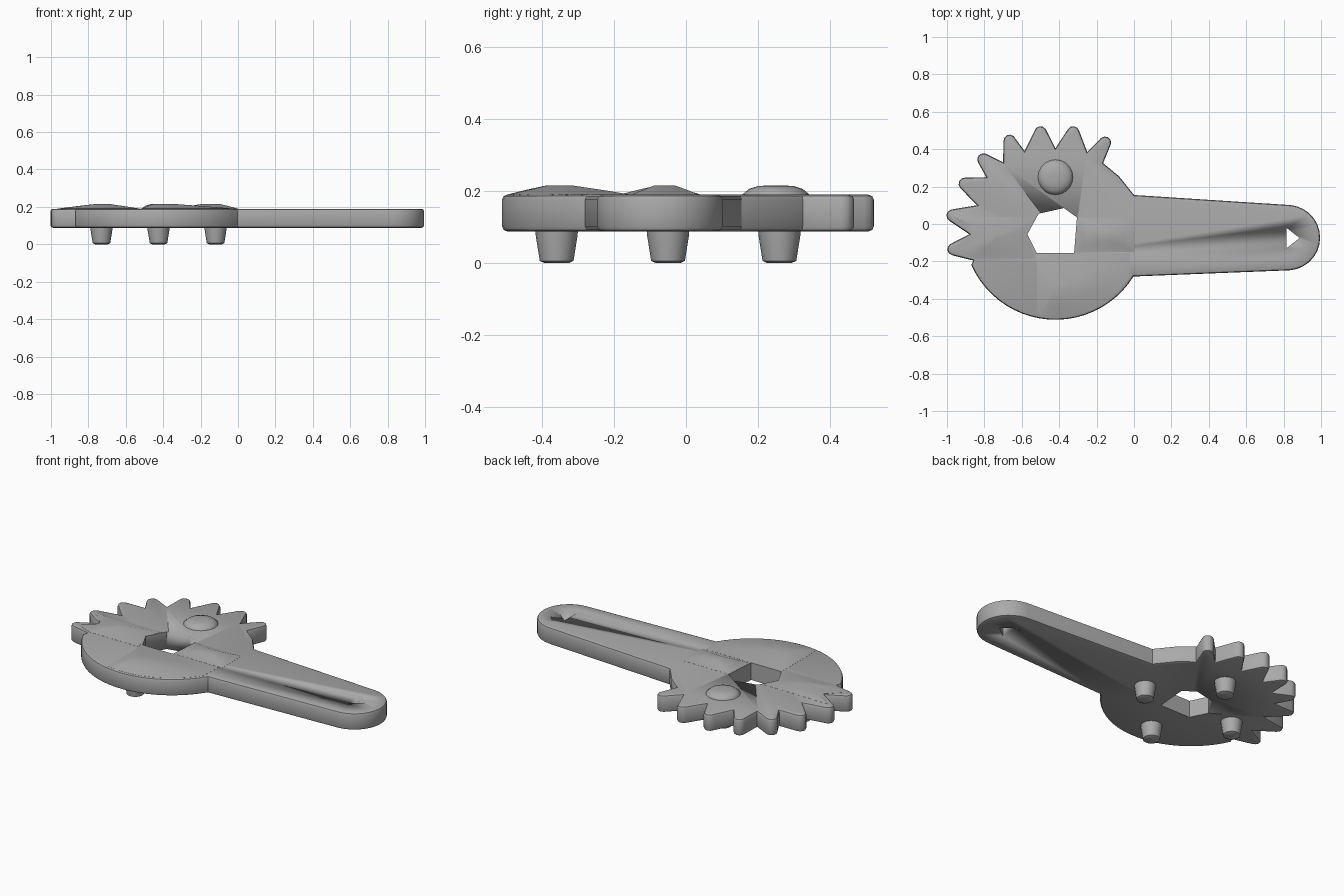
import bpy, bmesh
from math import cos, sin, pi, atan2, radians

cube = bpy.data.objects.get("Cube")
if cube:
    bpy.data.objects.remove(cube)

grey = bpy.data.materials.new("plain grey")
grey.use_nodes = True
grey.diffuse_color = (0.4, 0.4, 0.4, 1)
grey.node_tree.nodes["Principled BSDF"].inputs["Base Color"].default_value = (0.4, 0.4, 0.4, 1)

BOTTOM, TOP, PEAK = 0.088, 0.19, 0.216
CX, CY = -0.42, -0.02


def finish(name, bm, angle=35):
    bmesh.ops.recalc_face_normals(bm, faces=bm.faces)
    mesh = bpy.data.meshes.new(name)
    bm.to_mesh(mesh)
    bm.free()
    mesh.materials.append(grey)
    ob = bpy.data.objects.new(name, mesh)
    bpy.context.collection.objects.link(ob)
    bpy.ops.object.select_all(action='DESELECT')
    ob.select_set(True)
    bpy.context.view_layer.objects.active = ob
    bpy.ops.object.shade_smooth_by_angle(angle=radians(angle))
    return ob


def arc(cx, cy, r, a0, a1, n):
    return [(cx + r * cos(a0 + (a1 - a0) * i / n), cy + r * sin(a0 + (a1 - a0) * i / n))
            for i in range(n + 1)]


def prism(name, points, z0, z1, rim=0):
    bm = bmesh.new()
    face = bm.faces.new([bm.verts.new((x, y, z0)) for x, y in points])
    ext = bmesh.ops.extrude_face_region(bm, geom=[face])
    for v in ext["geom"]:
        if isinstance(v, bmesh.types.BMVert):
            v.co.z = z1
    if rim:
        edges = [e for e in bm.edges if abs(e.verts[0].co.z - e.verts[1].co.z) < 1e-5]
        bmesh.ops.bevel(bm, geom=edges, offset=rim, segments=2, profile=0.5, affect='EDGES')
    return finish(name, bm)


def loft(name, rings, angle=35):
    # rings of equal length joined by quads, with both ends capped
    bm = bmesh.new()
    loops = [[bm.verts.new(p) for p in ring] for ring in rings]
    for a, b in zip(loops, loops[1:]):
        for i in range(len(a)):
            j = (i + 1) % len(a)
            bm.faces.new((a[i], a[j], b[j], b[i]))
    bm.faces.new(loops[0])
    bm.faces.new(loops[-1])
    return finish(name, bm, angle)


def turned(name, x, y, profile, sides=16):
    return loft(name, [[(x + r * cos(2 * pi * i / sides), y + r * sin(2 * pi * i / sides), z)
                        for i in range(sides)] for r, z in profile], 50)


# Toothed edge: tip centres and the valleys that follow them
tips = [(-0.155, 0.435), (-0.325, 0.49), (-0.5, 0.49), (-0.665, 0.445),
        (-0.805, 0.345), (-0.905, 0.215), (-0.97, 0.045), (-0.965, -0.135)]
valleys = [(-0.25, 0.385), (-0.42, 0.405), (-0.585, 0.39), (-0.7, 0.33),
           (-0.79, 0.25), (-0.84, 0.1), (-0.88, -0.055), (-0.86, -0.195)]
outline = [(0, 0.155), (-0.08, 0.255), (-0.165, 0.325)]
for (tx, ty), valley in zip(tips, valleys):
    a = atan2(ty - CY, tx - CX)
    outline += arc(tx, ty, 0.033, a - 1.2, a + 1.2, 4)
    outline.append(valley)

# Round lower edge, then the tapered handle with its rounded end
outline += arc(CX, CY, 0.492, radians(204), radians(328), 22)
outline += arc(0.82, -0.073, 0.175, radians(-86), radians(84), 14)
plate = prism("wrench_plate", outline, BOTTOM, TOP, rim=0.014)

# Central opening and the triangular hanging hole
opening = [(-0.57, -0.055), (-0.51, 0.055), (-0.375, 0.085),
           (-0.305, 0.035), (-0.32, -0.155), (-0.52, -0.155)]
hanger = [(0.815, -0.02), (0.815, -0.13), (0.885, -0.075)]
for points in (opening, hanger):
    cutter = prism("hole_cutter", points, 0, 0.4)
    cutter.hide_render = True
    mod = plate.modifiers.new("hole", 'BOOLEAN')
    mod.operation, mod.solver, mod.object = 'DIFFERENCE', 'EXACT', cutter
    bpy.context.view_layer.objects.active = plate
    bpy.ops.object.modifier_apply(modifier=mod.name)
    bpy.data.objects.remove(cutter)

# Tapered pegs underneath
pegs = {"back_peg": (-0.425, 0.26), "front_peg": (-0.425, -0.36),
        "right_peg": (-0.73, -0.05), "left_peg": (-0.12, -0.05)}
for name, (x, y) in pegs.items():
    turned(name, x, y, [(0.034, 0), (0.047, 0.006), (0.058, 0.075), (0.06, BOTTOM + 0.01)])

# Shallow dome above the back peg
turned("dome", -0.42, 0.25, [(0.094, TOP - 0.01), (0.094, TOP), (0.075, 0.206),
                             (0.05, 0.214), (0.02, PEAK)], 20)


def swelling(name, base, px, py, flat):
    # low hipped mound rising from its outline to a small flat peak
    def ring(t, z):
        return [(px + (x - px) * t, py + (y - py) * t, z) for x, y in base]
    return loft(name, [ring(1, TOP - 0.008), ring(1, TOP + 0.0005),
                       ring((1 + flat) / 2, (TOP + PEAK) / 2 + 0.001), ring(flat, PEAK)], 30)


swelling("right_swelling",
         [(-0.965, 0.04), (-0.53, 0.035), (-0.57, -0.055), (-0.525, -0.185),
          (-0.85, -0.185), (-0.96, -0.14), (-0.87, -0.055)], -0.72, -0.06, 0.15)
swelling("left_swelling",
         [(0, 0.035), (-0.305, 0.035), (-0.32, -0.15), (0, -0.15)], -0.14, -0.06, 0.3)
swelling("front_swelling",
         [(-0.02, -0.155), (-0.52, -0.155)]
         + arc(CX, CY, 0.478, radians(258), radians(326), 10), -0.43, -0.36, 0.2)
